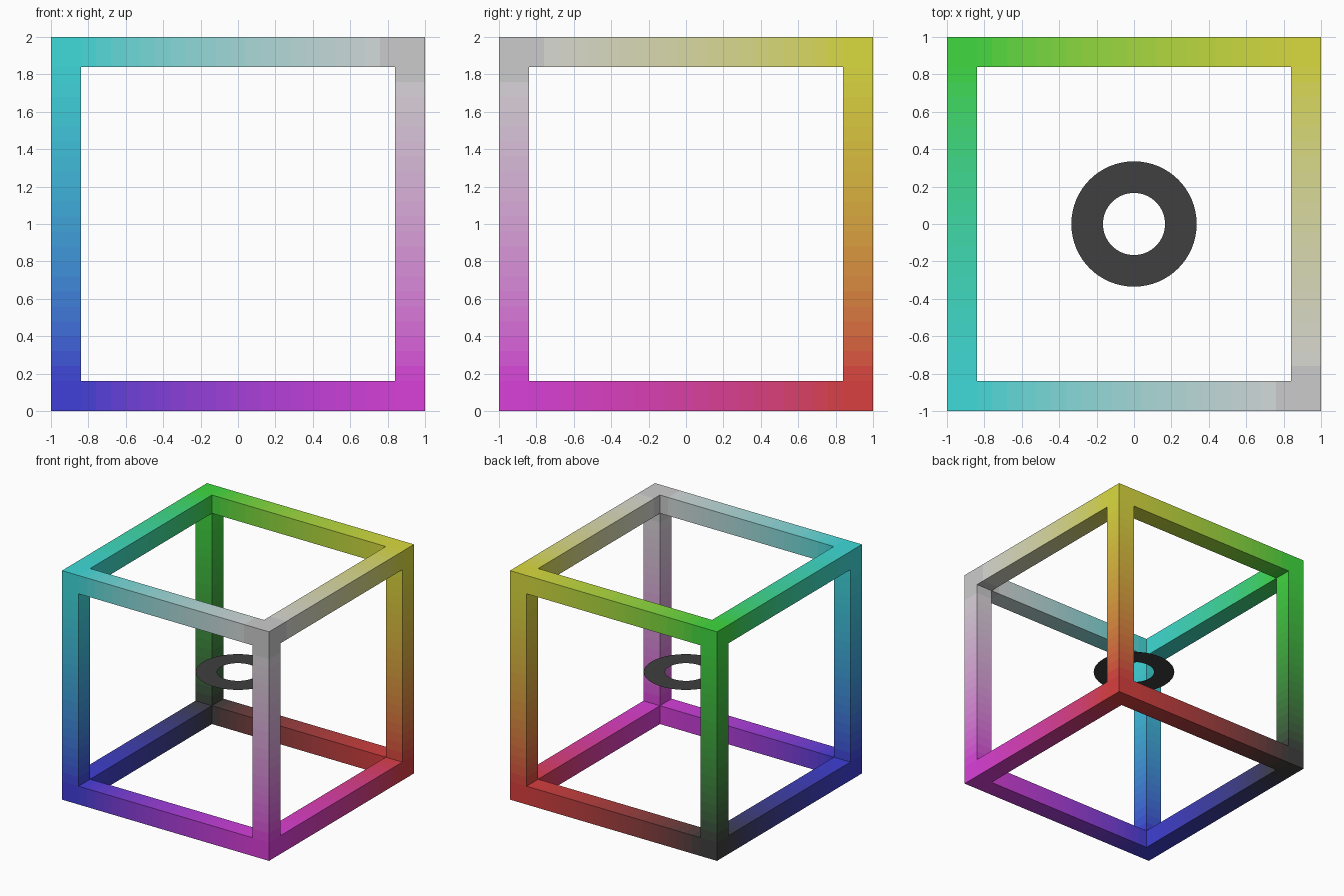
import bpy, bmesh, math
from itertools import product
from mathutils import Vector

if "Cube" in bpy.data.objects:
    bpy.data.objects.remove(bpy.data.objects["Cube"])

BAR, INNER_SEGS = 0.16, 21
R_IN, R_OUT, RING_SIDES = 0.166, 0.335, 64
LOW, HIGH = 0.05, 0.70


def material(name, rgb):
    mat = bpy.data.materials.new(name)
    mat.diffuse_color = (*rgb, 1)
    mat.use_nodes = True
    mat.node_tree.nodes["Principled BSDF"].inputs["Base Color"].default_value = mat.diffuse_color
    return mat


def finish(bm, name, mats):
    mesh = bpy.data.meshes.new(name)
    bm.to_mesh(mesh)
    bm.free()
    for m in mats:
        mesh.materials.append(m)
    obj = bpy.data.objects.new(name, mesh)
    bpy.context.collection.objects.link(obj)
    return obj


# Cube frame: a welded lattice of cells, filled only along the twelve edges
inner = 1 - BAR
cuts = [-1] + [-inner + 2 * inner * i / INNER_SEGS for i in range(INNER_SEGS + 1)] + [1]
last = len(cuts) - 2


def solid(c):
    if any(i < 0 or i > last for i in c):
        return False
    return sum(i in (0, last) for i in c) >= 2


def cell_colour(c):
    # red grows to the right, green upwards, blue towards the front
    def level(i):
        if i in (0, last):
            return float(i == last)
        return (i - 0.5) / INNER_SEGS
    t = (level(c[0]), level(c[2]), 1 - level(c[1]))
    return [LOW + (HIGH - LOW) * v for v in t]


bm = bmesh.new()
verts, mats = {}, []


def vert(k):
    if k not in verts:
        verts[k] = bm.verts.new((cuts[k[0]], cuts[k[1]], cuts[k[2]] + 1))
    return verts[k]


for c in product(range(last + 1), repeat=3):
    if not solid(c):
        continue
    mats.append(material("frame_shade", cell_colour(c)))
    for axis, side in product(range(3), (0, 1)):
        n = list(c)
        n[axis] += 2 * side - 1
        if solid(n):
            continue
        u, v = (axis + 1) % 3, (axis + 2) % 3
        loop = []
        for du, dv in ((0, 0), (1, 0), (1, 1), (0, 1)):
            k = list(c)
            k[axis] += side
            k[u] += du
            k[v] += dv
            loop.append(vert(tuple(k)))
        face = bm.faces.new(loop if side else loop[::-1])
        face.material_index = len(mats) - 1
finish(bm, "cube_frame", mats)

# Flat ring floating at the centre of the frame
bm = bmesh.new()
a, b = bm.verts.new((R_IN, 0, 1)), bm.verts.new((R_OUT, 0, 1))
edge = bm.edges.new((a, b))
bmesh.ops.spin(bm, geom=[a, b, edge], cent=(0, 0, 1), axis=(0, 0, 1),
               angle=math.tau, steps=RING_SIDES, use_merge=True)
bmesh.ops.remove_doubles(bm, verts=bm.verts, dist=1e-5)
bmesh.ops.recalc_face_normals(bm, faces=bm.faces)
for f in bm.faces:
    f.normal_update()
if bm.faces[:][0].normal.z < 0:
    bmesh.ops.reverse_faces(bm, faces=bm.faces)
finish(bm, "centre_ring", [material("ring_black", (LOW, LOW, LOW))])
